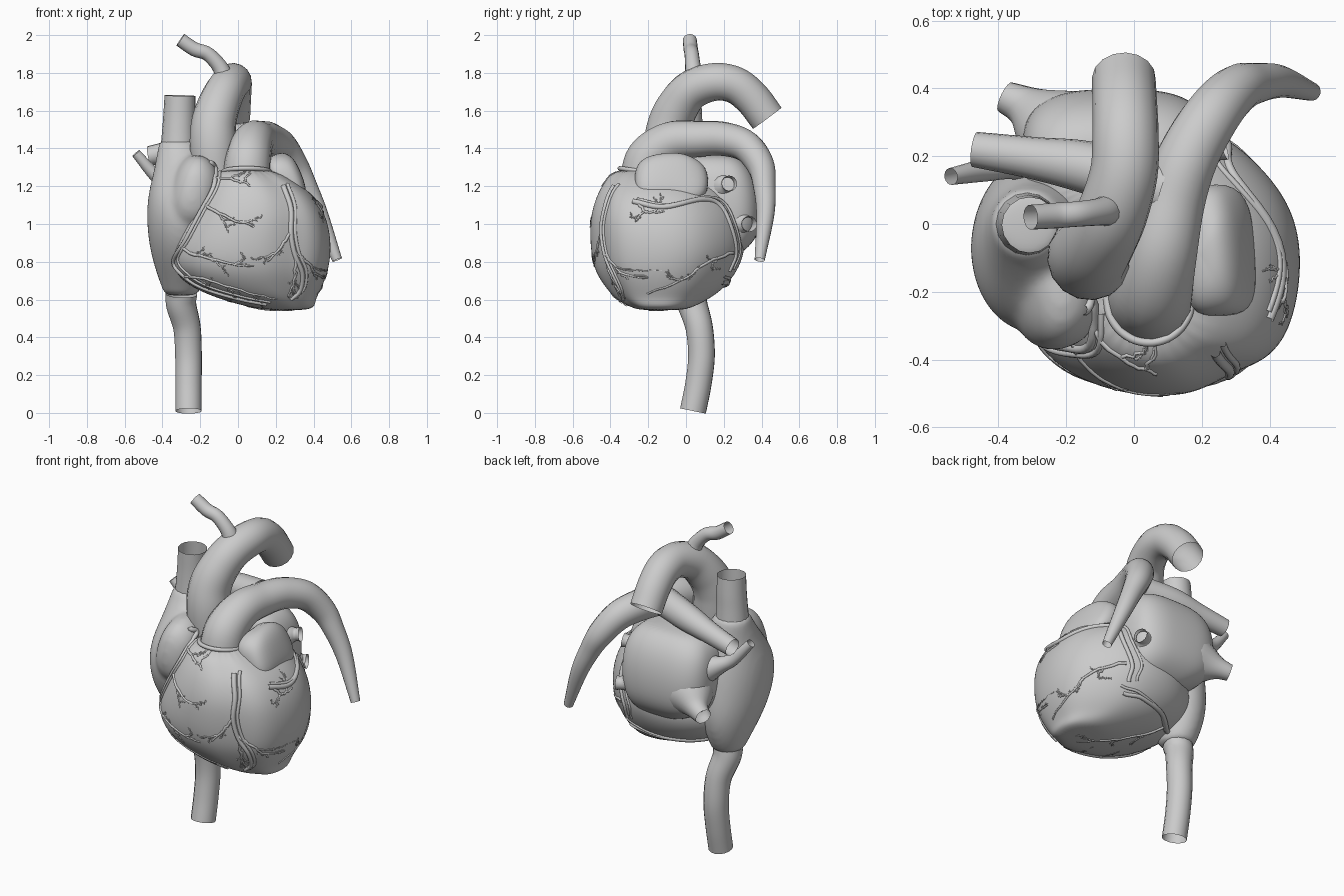
import bpy, math, random
from mathutils import Vector, Euler
from mathutils.bvhtree import BVHTree

random.seed(4)
if "Cube" in bpy.data.objects:
    bpy.data.objects.remove(bpy.data.objects["Cube"])

grey = bpy.data.materials.new("plain_grey")
grey.use_nodes = True
COLOR = (0.6, 0.6, 0.6, 1)
grey.diffuse_color = COLOR
grey.node_tree.nodes["Principled BSDF"].inputs["Base Color"].default_value = COLOR


def add_mesh(name, verts, faces, levels):
    mesh = bpy.data.meshes.new(name)
    mesh.from_pydata(verts, [], faces)
    mesh.materials.append(grey)
    mesh.polygons.foreach_set("use_smooth", [True] * len(faces))
    obj = bpy.data.objects.new(name, mesh)
    bpy.context.collection.objects.link(obj)
    sub = obj.modifiers.new("smooth", "SUBSURF")
    sub.levels = sub.render_levels = levels
    return obj


def spow(value, power):
    return math.copysign(abs(value) ** power, value)


def loft(name, rings, power=2.0, lobes=(), sides=32):
    """Rounded body from level rings: height, centre x, centre y, half width, half depth.
    Lobes swell or groove the body: direction in degrees, amount, angular width."""
    verts = []
    for z, cx, cy, rx, ry in rings:
        for i in range(sides):
            a = math.tau * i / sides
            swell = 1.0
            for direction, amount, width in lobes:
                gap = (a - math.radians(direction) + math.pi) % math.tau - math.pi
                swell += amount * math.exp(-(gap / width) ** 2)
            verts.append((cx + rx * swell * spow(math.cos(a), 2 / power),
                          cy + ry * swell * spow(math.sin(a), 2 / power), z))
    faces = []
    for r in range(len(rings) - 1):
        for i in range(sides):
            j = (i + 1) % sides
            faces.append((r * sides + i, r * sides + j, (r + 1) * sides + j, (r + 1) * sides + i))
    last = (len(rings) - 1) * sides
    faces.append(tuple(reversed(range(sides))))
    faces.append(tuple(last + i for i in range(sides)))
    return add_mesh(name, verts, faces, 2)


def blob(name, centre, radii, turn, power, wobble):
    """Soft lobe with slightly squared sides."""
    rings, sides = 12, 20
    rot = Euler(turn)
    verts, faces = [], []
    for r in range(rings + 1):
        t = math.pi * (r + 0.02) / (rings + 0.04)
        for i in range(sides):
            a = math.tau * i / sides
            unit = (math.sin(t) * math.cos(a), math.sin(t) * math.sin(a), math.cos(t))
            bump = 1 + wobble * math.sin(3 * a + 2 * t) * math.sin(t)
            p = Vector([spow(u, power) * s * bump for u, s in zip(unit, radii)])
            p.rotate(rot)
            verts.append(p + Vector(centre))
    for r in range(rings):
        for i in range(sides):
            j = (i + 1) % sides
            faces.append((r * sides + i, (r + 1) * sides + i, (r + 1) * sides + j, r * sides + j))
    faces.append(tuple(range(sides)))
    faces.append(tuple(reversed(range(rings * sides, (rings + 1) * sides))))
    return add_mesh(name, verts, faces, 1)


def select(objs):
    bpy.ops.object.select_all(action="DESELECT")
    for o in objs:
        o.select_set(True)
    bpy.context.view_layer.objects.active = objs[0]


def fuse(objs):
    """Melt overlapping bodies into the first one."""
    select(objs)
    bpy.ops.object.convert(target="MESH")
    bpy.ops.object.join()
    remesh = objs[0].modifiers.new("melt", "REMESH")
    remesh.mode = "VOXEL"
    remesh.voxel_size = 0.016
    remesh.use_smooth_shade = True
    relax = objs[0].modifiers.new("relax", "SMOOTH")
    relax.iterations = 8
    return objs[0]


def spline(points, steps=6):
    """Smooth path through points of any dimension."""
    pts = [Vector(p) for p in points]
    pts = [pts[0] * 2 - pts[1]] + pts + [pts[-1] * 2 - pts[-2]]
    out = []
    for a, b, c, d in zip(pts, pts[1:], pts[2:], pts[3:]):
        for s in range(steps):
            t = s / steps
            out.append((b * 2 + (c - a) * t + (a * 2 - b * 5 + c * 4 - d) * t ** 2
                        + (b * 3 - a - c * 3 + d) * t ** 3) / 2)
    return out + [pts[-2]]


def sweep(name, paths, detail=6):
    """Open round tubes along paths of (position, radius)."""
    curve = bpy.data.curves.new(name, "CURVE")
    curve.dimensions = "3D"
    curve.bevel_depth = 1.0
    curve.bevel_resolution = detail
    for path in paths:
        sp = curve.splines.new("POLY")
        sp.points.add(len(path) - 1)
        for point, (pos, radius) in zip(sp.points, path):
            point.co = (*pos, 1)
            point.radius = radius
    curve.materials.append(grey)
    obj = bpy.data.objects.new(name, curve)
    bpy.context.collection.objects.link(obj)
    select([obj])
    bpy.ops.object.convert(target="MESH")
    faces = bpy.context.object.data.polygons
    faces.foreach_set("use_smooth", [True] * len(faces))


def tube(name, points):
    sweep(name, [[(p[:3], p[3]) for p in spline(points)]])


# Main chambers
ventricles = loft("ventricles", [
    (.543, .26, -.13, .08, .1), (.556, .24, -.13, .17, .16), (.6, .16, -.125, .25, .245),
    (.66, .1, -.11, .345, .315), (.75, .065, -.105, .415, .38), (.85, .065, -.095, .43, .41),
    (.95, .08, -.1, .41, .41), (1.05, .095, -.11, .37, .395), (1.15, .09, -.125, .315, .35),
    (1.22, .07, -.14, .245, .295), (1.3, .04, -.19, .14, .185)], 2.1,
    [(-60, -.055, .16), (45, -.05, .45), (-37, .05, .3), (-135, .03, .35)])
right_atrium = fuse([
    loft("right_atrium", [
        (.62, -.3, .02, .085, .085), (.64, -.3, .02, .095, .1), (.72, -.305, .01, .12, .155),
        (.85, -.3, -.03, .165, .23), (1, -.3, -.07, .185, .255), (1.15, -.29, -.08, .19, .245),
        (1.28, -.28, -.045, .165, .175), (1.37, -.3, -.015, .13, .13), (1.42, -.315, 0, .105, .105),
        (1.45, -.315, 0, .098, .098)]),
    blob("right_auricle", (-.245, -.2, 1.17), (.12, .18, .2), (0, .25, .25), .85, .03)])
loft("left_atrium", [
    (.83, 0, .16, .12, .1), (.85, 0, .16, .18, .14), (.91, -.04, .18, .25, .185),
    (1, -.05, .2, .28, .2), (1.15, -.05, .2, .285, .2), (1.27, -.05, .18, .27, .185),
    (1.34, -.05, .16, .22, .15), (1.37, -.05, .15, .15, .1)], 3)
left_auricle = blob("left_auricle", (.25, -.085, 1.228), (.092, .198, .15), (0, -.4, .05), .75, .05)

# Great vessels
tube("upper_main_vein", [(-.315, 0, 1.42, .093), (-.313, 0, 1.5, .088), (-.31, 0, 1.58, .085),
                         (-.307, -.003, 1.68, .082)])
tube("lower_main_vein", [(-.3, .02, .63, .085), (-.3, .035, .57, .08), (-.27, .07, .45, .073),
                         (-.262, .082, .3, .071), (-.262, .065, .15, .07), (-.262, .037, .01, .07)])
tube("main_artery_arch", [
    (-.12, -.1, 1.22, .115), (-.13, -.1, 1.4, .125), (-.13, -.085, 1.52, .12),
    (-.105, -.045, 1.62, .113), (-.065, .03, 1.71, .105), (-.03, .15, 1.752, .1),
    (-.025, .26, 1.735, .098), (-.027, .35, 1.665, .096), (-.03, .43, 1.56, .094)])
tube("arch_branch", [(-.07, .045, 1.76, .055), (-.095, .037, 1.83, .042), (-.16, .03, 1.9, .038),
                     (-.23, .025, 1.925, .038), (-.305, .02, 1.975, .037)])
tube("left_lung_artery", [
    (.045, -.225, 1.22, .128), (.055, -.195, 1.35, .12), (.08, -.08, 1.435, .108),
    (.115, .07, 1.45, .096), (.16, .2, 1.45, .09), (.23, .32, 1.41, .083),
    (.3, .395, 1.31, .073), (.36, .415, 1.2, .06), (.43, .42, 1.05, .048), (.525, .39, .81, .027)])
tube("right_lung_artery", [(.09, .1, 1.46, .085), (-.13, .165, 1.43, .078), (-.3, .195, 1.395, .062),
                           (-.47, .22, 1.36, .052)])

# Lung veins
tube("right_lower_lung_vein", [(-.14, .22, 1.05, .17), (-.24, .285, 1.025, .13), (-.32, .345, .99, .065),
                               (-.38, .375, .97, .047)])
tube("right_upper_lung_vein", [(-.25, .2, 1.16, .1), (-.36, .18, 1.21, .05), (-.44, .16, 1.26, .035),
                               (-.54, .14, 1.375, .025)])
tube("left_upper_lung_vein", [(.12, .18, 1.19, .13), (.2, .205, 1.205, .065), (.235, .22, 1.21, .038),
                              (.265, .23, 1.215, .042)])
tube("left_lower_lung_vein", [(.1, .24, 1.01, .13), (.18, .3, 1.005, .065), (.21, .325, 1, .038),
                              (.235, .335, 1, .042)])

# Surface vessels are laid onto the chambers by casting rays at them
bpy.context.view_layer.update()
graph = bpy.context.evaluated_depsgraph_get()
trees = [BVHTree.FromObject(o, graph) for o in (ventricles, right_atrium, left_auricle)]
CASTS = {"front": lambda a, b: (Vector((a, -3, b)), Vector((0, 1, 0))),
         "side": lambda a, b: (Vector((3, a, b)), Vector((-1, 0, 0))),
         "below": lambda a, b: (Vector((a, b, -3)), Vector((0, 0, 1)))}


def drape(side, flat, start, end):
    path = []
    for k, p in enumerate(flat):
        origin, ray = CASTS[side](p[0], p[1])
        hits = [h for h in (t.ray_cast(origin, ray) for t in trees) if h[0]]
        if hits:
            hit = min(hits, key=lambda h: h[3])
            path.append((hit[0], start + (end - start) * k / len(flat)))
    return [path] if len(path) > 2 else []


def twigs(side, flat, radius, depth=2):
    """A wandering vessel with smaller side shoots."""
    path = [p + Vector((random.uniform(-1, 1), random.uniform(-1, 1))) * 0.006 for p in spline(flat, 5)]
    found = drape(side, path, radius, radius * 0.5)
    for k in range(3, len(path) - 1, 4) if depth else ():
        step = (path[k] - path[k - 1]).normalized()
        turn = random.choice((-1, 1)) * random.uniform(0.4, 0.8)
        shoot = Vector((step.x * math.cos(turn) - step.y * math.sin(turn),
                        step.x * math.sin(turn) + step.y * math.cos(turn)))
        tip = path[k] + shoot * random.uniform(0.06, 0.12) * depth / 2
        found += twigs(side, [path[k], (path[k] + tip) / 2 + step * 0.012, tip], radius * 0.7, depth - 1)
    return found


GROOVES = [
    ("front", [(-.15, 1.33), (-.12, 1.29), (-.13, 1.19), (-.2, 1.06), (-.28, .91), (-.34, .8),
               (-.28, .72), (-.18, .66), (0, .605), (.15, .575)]),
    ("front", [(.24, 1.2), (.28, 1.08), (.28, .95), (.3, .84), (.34, .74), (.33, .65), (.28, .6)]),
    ("side", [(-.28, 1.12), (-.12, 1.09), (.08, 1.13), (.18, 1.1), (.24, .98), (.265, .85), (.23, .75)]),
    ("below", [(-.2, .05), (-.05, .18), (.12, .22), (.24, .19)])]
mains = []
for side, pts in GROOVES:
    for shift, radius in ((0, .015), (.022, .01)):
        flat = [p + Vector((shift, shift / 2)) for p in spline(pts)]
        mains += drape(side, flat, radius, radius * 0.75)
sweep("groove_vessels", mains, 3)

BRANCHES = [
    ("front", [(-.12, 1.25), (0, 1.23), (.07, 1.2)]),
    ("front", [(-.18, 1.11), (-.05, 1.03), (.09, .99)]),
    ("front", [(-.31, .88), (-.2, .83), (-.05, .79), (.08, .78)]),
    ("front", [(-.3, .73), (-.15, .7), (.05, .64), (.2, .6)]),
    ("front", [(.28, .95), (.22, .87), (.16, .8)]),
    ("front", [(.3, .85), (.38, .78), (.42, .7)]),
    ("front", [(.3, .82), (.3, .72), (.27, .62)]),
    ("side", [(.25, .85), (.12, .8), (0, .72), (-.2, .63)]),
    ("side", [(-.25, 1.11), (-.2, 1.06), (-.12, 1.07)]),
    ("below", [(-.15, .1), (0, .0), (.15, -.1), (.25, -.2)])]
shoots = []
for side, pts in BRANCHES:
    shoots += twigs(side, [Vector(p) for p in pts], .0095)
sweep("branching_vessels", shoots, 1)

# Collar where the lung artery leaves the chamber
arc = [math.pi + math.pi * k / 8 for k in range(9)]
tube("lung_artery_collar", [(.045 + .125 * math.cos(a), -.22 + .13 * math.sin(a),
                             1.275 - .02 * math.sin(a), .012) for a in arc])
